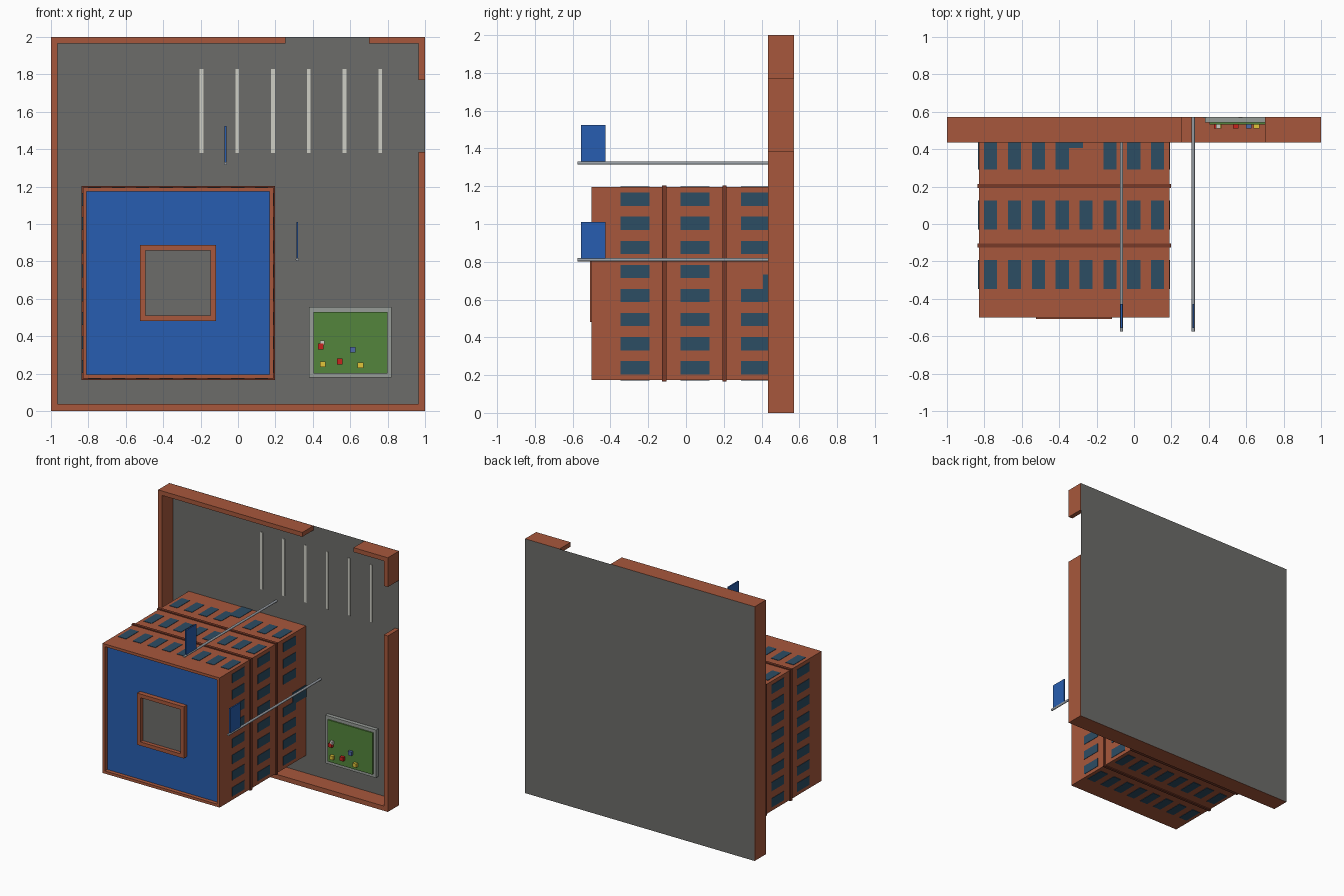
import bpy, bmesh, math
from mathutils import Matrix, Vector

if "Cube" in bpy.data.objects:
    bpy.data.objects.remove(bpy.data.objects["Cube"])


def material(name, r, g, b):
    m = bpy.data.materials.new(name)
    m.diffuse_color = (*[(c / 255) ** 2.2 for c in (r, g, b)], 1)
    m.use_nodes = True
    m.node_tree.nodes["Principled BSDF"].inputs["Base Color"].default_value = m.diffuse_color
    return m


BRICK = material("brick", 166, 88, 62)
BAND = material("dark_brick", 120, 60, 44)
ASPHALT = material("asphalt", 108, 108, 105)
ROOF = material("blue", 44, 94, 175)
GLASS = material("glass", 48, 78, 100)
GRASS = material("grass", 84, 132, 62)
CURB = material("curb", 150, 155, 150)
METAL = material("metal", 150, 156, 162)
PAINT = material("white_paint", 205, 205, 195)
RED = material("red", 200, 40, 35)
YELLOW = material("yellow", 225, 195, 60)
SLATE = material("slate_blue", 80, 105, 165)
BACK = 0.573  # where parts meet the ground sheet


def finish(name, bm, *mats):
    bmesh.ops.recalc_face_normals(bm, faces=bm.faces)
    me = bpy.data.meshes.new(name)
    bm.to_mesh(me)
    bm.free()
    for m in mats:
        me.materials.append(m)
    ob = bpy.data.objects.new(name, me)
    bpy.context.collection.objects.link(ob)
    return ob


def add_box(bm, x0, x1, y0, y1, z0, z1):
    mat = Matrix.Translation(((x0 + x1) / 2, (y0 + y1) / 2, (z0 + z1) / 2)) @ \
        Matrix.Diagonal((x1 - x0, y1 - y0, z1 - z0, 1))
    bmesh.ops.create_cube(bm, size=1, matrix=mat)


def boxes(name, mat, *dims):
    bm = bmesh.new()
    for d in dims:
        add_box(bm, *d)
    return finish(name, bm, mat)


def prism(name, mat, points, y0, y1):
    """Outline in x, z pulled along y."""
    bm = bmesh.new()
    face = bm.faces.new([bm.verts.new((x, y0, z)) for x, z in points])
    ext = bmesh.ops.extrude_face_region(bm, geom=[face])
    verts = [v for v in ext["geom"] if isinstance(v, bmesh.types.BMVert)]
    bmesh.ops.translate(bm, verts=verts, vec=(0, y1 - y0, 0))
    return finish(name, bm, mat)


def tray(name, dims, rim, depth, wall_mat, floor_mat):
    """Box whose -y face is inset and sunk."""
    bm = bmesh.new()
    add_box(bm, *dims)
    top = min(bm.faces, key=lambda f: f.calc_center_median().y)
    bmesh.ops.inset_region(bm, faces=[top], thickness=rim)
    ext = bmesh.ops.extrude_discrete_faces(bm, faces=[top])
    floor = ext["faces"][0]
    # join the sunk floor to the rim with side faces
    bmesh.ops.translate(bm, verts=floor.verts, vec=(0, depth, 0))
    floor.material_index = 1
    return finish(name, bm, wall_mat, floor_mat)


# ground sheet
bm = bmesh.new()
bm.faces.new([bm.verts.new((x, 0.575, z)) for x, z in ((-1, 0), (1, 0), (1, 2), (-1, 2))])
finish("ground", bm, ASPHALT)

# perimeter wall with two gateways
t = 0.965
prism("perimeter_wall", BRICK,
      [(0.255, 2), (-1, 2), (-1, 0), (1, 0), (1, 1.385), (t, 1.385), (t, 0.037),
       (-t, 0.037), (-t, 1.965), (0.255, 1.965)], 0.435, BACK)
prism("perimeter_wall_corner", BRICK,
      [(0.70, 2), (1, 2), (1, 1.77), (t, 1.77), (t, 1.965), (0.70, 1.965)], 0.435, BACK)

# main building with sunken roof and a framed skylight
X0, X1, Z0, Z1 = -0.83, 0.19, 0.175, 1.195
CX, CZ, H = (X0 + X1) / 2, (Z0 + Z1) / 2, 0.51
tray("building", (X0, X1, -0.5, BACK, Z0, Z1), 0.03, 0.03, BRICK, ROOF)
tray("roof_skylight", (CX - 0.203, CX + 0.203, -0.507, -0.469, CZ - 0.203, CZ + 0.203),
     0.041, 0.03, BRICK, ASPHALT)

# floor bands
boxes("floor_bands", BAND, *[(X0 - 0.008, X1 + 0.008, y - 0.011, y + 0.011, Z0 - 0.008, Z1 + 0.008)
                             for y in (-0.115, 0.203)])

# windows and doors on the four sides
P = 0.003
bm = bmesh.new()
doors = bmesh.new()


def side_panel(target, side, a, half, y0, y1):
    """Thin panel on one side, at offset a from the side's middle."""
    if side in ("right", "left"):
        x = X1 if side == "right" else X0
        add_box(target, x - P, x + P, y0, y1, CZ + a - half, CZ + a + half)
    else:
        z = Z1 if side == "top" else Z0
        add_box(target, CX + a - half, CX + a + half, y0, y1, z - P, z + P)


for side in ("right", "left", "top", "bottom"):
    has_door = side in ("right", "top")
    for row, y in enumerate((-0.27, 0.048, 0.368)):
        for i in range(8):
            if has_door and row == 2 and i == 4:
                continue
            side_panel(bm, side, (i - 3.5) * 0.1275, 0.035, y - 0.077, y + 0.077)
    if has_door:
        side_panel(doors, side, 0, 0.047, 0.407, BACK)
finish("windows", bm, GLASS)
finish("doors", doors, GLASS)

# parking lines
boxes("parking_lines", PAINT, *[(-0.205 + i * 0.191, -0.185 + i * 0.191, 0.568, BACK, 1.38, 1.83)
                                for i in range(6)])

# playground: kerb, lawn and toys
boxes("playground_kerb", CURB, (0.38, 0.82, 0.543, BACK, 0.178, 0.555))
boxes("playground_lawn", GRASS, (0.404, 0.798, 0.533, BACK, 0.202, 0.53))


def toy(name, mat, x, z, r=0.015, y0=0.51):
    boxes(name, mat, (x - r, x + r, y0, 0.535, z - r, z + r))


toy("red_toy_1", RED, 0.443, 0.345)
toy("white_toy", PAINT, 0.45, 0.365, 0.012)
toy("red_toy_2", RED, 0.543, 0.265)
toy("blue_toy", SLATE, 0.614, 0.327)
toy("yellow_toy_1", YELLOW, 0.454, 0.25)
toy("yellow_toy_2", YELLOW, 0.655, 0.245)

# flagpoles with flags
for n, (x, z) in enumerate(((-0.067, 1.323), (0.317, 0.81)), 1):
    bm = bmesh.new()
    bmesh.ops.create_cone(bm, cap_ends=True, segments=12, radius1=0.009, radius2=0.009, depth=1.148,
                          matrix=Matrix.Translation((x, -0.001, z)) @ Matrix.Rotation(math.pi / 2, 4, "X"))
    finish(f"flagpole_{n}", bm, METAL)
    boxes(f"flag_{n}", ROOF, (x - 0.005, x + 0.005, -0.556, -0.427, z + 0.006, z + 0.2))
